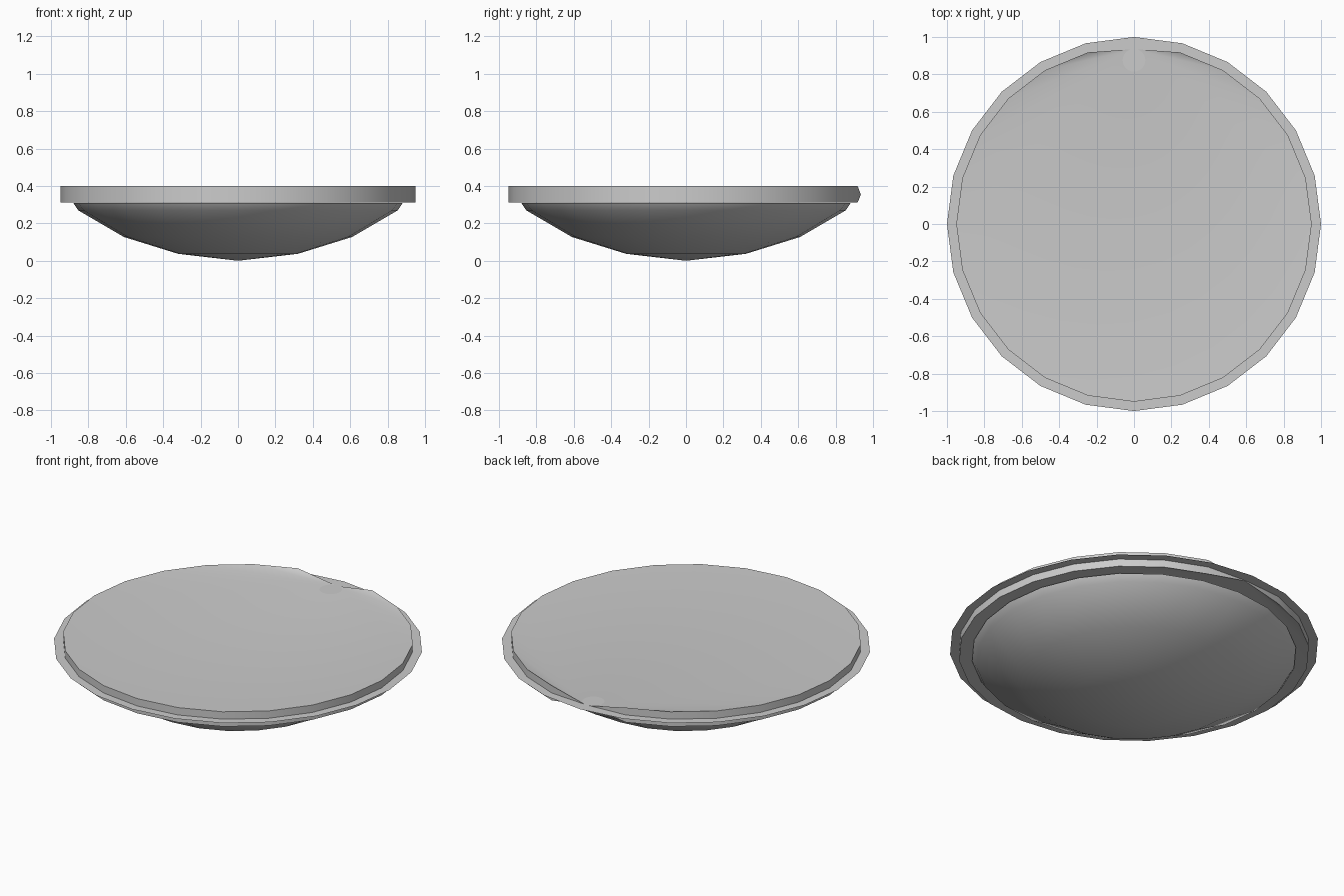
import bpy
import bmesh
from math import sin, cos, pi, radians

if "Cube" in bpy.data.objects:
    bpy.data.objects.remove(bpy.data.objects["Cube"])

SIDES = 24


def circle(bm, radius, z, skip_back=False):
    # Ring of vertices starting at the back (+y); the back one can be left out
    first = 1 if skip_back else 0
    return [bm.verts.new((radius * sin(2 * pi * i / SIDES),
                          radius * cos(2 * pi * i / SIDES), z))
            for i in range(first, SIDES)]


def finish(name, bm, smooth=True):
    bmesh.ops.recalc_face_normals(bm, faces=bm.faces)
    mesh = bpy.data.meshes.new(name)
    bm.to_mesh(mesh)
    bm.free()
    obj = bpy.data.objects.new(name, mesh)
    bpy.context.collection.objects.link(obj)
    bpy.ops.object.select_all(action='DESELECT')
    obj.select_set(True)
    bpy.context.view_layer.objects.active = obj
    if smooth:
        bpy.ops.object.shade_smooth_by_angle(angle=radians(30))
    return obj


# Rounded underside bowl, revolved from its profile
bm = bmesh.new()
rings = [circle(bm, r, z) for r, z in
         [(0.88, 0.308), (0.855, 0.27), (0.61, 0.127), (0.32, 0.037)]]
for a, b in zip(rings, rings[1:]):
    for i in range(SIDES):
        j = (i + 1) % SIDES
        bm.faces.new((a[i], a[j], b[j], b[i]))
pole = bm.verts.new((0, 0, 0))
for i in range(SIDES):
    bm.faces.new((rings[-1][i], rings[-1][(i + 1) % SIDES], pole))
finish("bowl", bm)

# Thick plate whose top and bottom fan out from one pinched point at the back
bm = bmesh.new()
pinch = bm.verts.new((0, 0.935, 0.353))
top = circle(bm, 0.95, 0.4, skip_back=True)
bottom = circle(bm, 0.95, 0.312, skip_back=True)
for i in range(SIDES - 2):
    bm.faces.new((top[i], top[i + 1], bottom[i + 1], bottom[i]))
    bm.faces.new((pinch, top[i], top[i + 1]))
    bm.faces.new((pinch, bottom[i + 1], bottom[i]))
bm.faces.new((pinch, bottom[0], top[0]))
bm.faces.new((pinch, top[-1], bottom[-1]))
finish("plate", bm)

# Paper-thin flange disc around the middle of the plate
bm = bmesh.new()
bm.faces.new(circle(bm, 1.0, 0.356))
finish("flange", bm, smooth=False)
